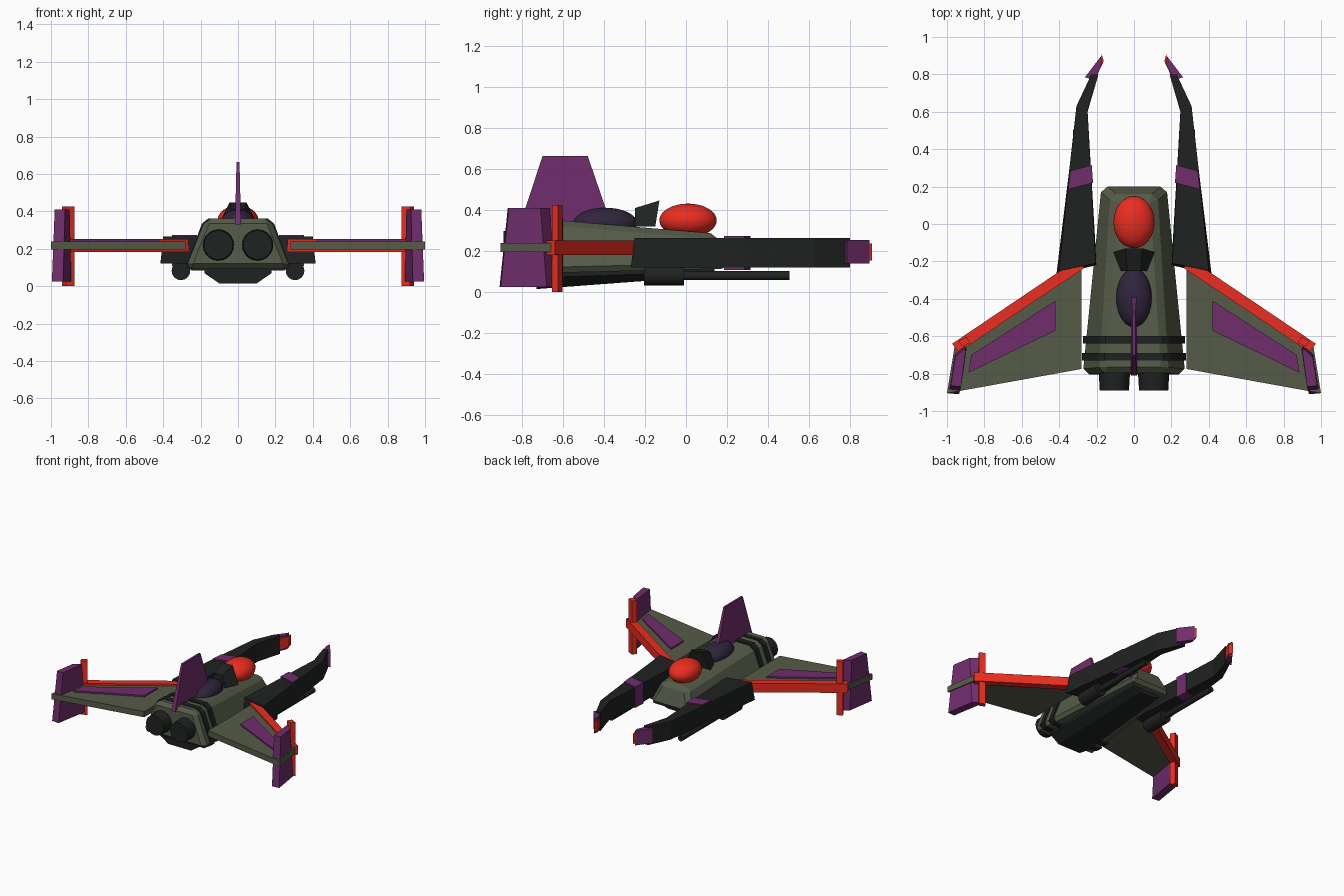
import bpy, bmesh, math
from mathutils import Matrix, Vector

if "Cube" in bpy.data.objects:
    bpy.data.objects.remove(bpy.data.objects["Cube"])


def mat(name, rgb):
    m = bpy.data.materials.new(name)
    m.diffuse_color = (*rgb, 1)
    m.use_nodes = True
    m.node_tree.nodes["Principled BSDF"].inputs["Base Color"].default_value = m.diffuse_color
    return m


OLIVE = mat("olive", (0.09, 0.105, 0.065))
BLACK = mat("black", (0.014, 0.016, 0.015))
PURPLE = mat("purple", (0.16, 0.026, 0.15))
RED = mat("red", (0.83, 0.026, 0.014))
GLASS = mat("dark_glass", (0.03, 0.018, 0.045))


def finish(name, bm, material, mirror=False, bevel=0):
    bmesh.ops.recalc_face_normals(bm, faces=bm.faces[:])
    me = bpy.data.meshes.new(name)
    bm.to_mesh(me)
    bm.free()
    me.materials.append(material)
    ob = bpy.data.objects.new(name, me)
    bpy.context.collection.objects.link(ob)
    if bevel:
        b = ob.modifiers.new("bevel", 'BEVEL')
        b.width, b.segments = bevel, 1
    if mirror:
        ob.modifiers.new("mirror", 'MIRROR')
    return ob


def loft(name, ring_a, ring_b, material, **kw):
    """Solid between two closed rings of equal length."""
    bm = bmesh.new()
    a = [bm.verts.new(p) for p in ring_a]
    b = [bm.verts.new(p) for p in ring_b]
    n = len(a)
    bm.faces.new(a)
    bm.faces.new(b)
    for i in range(n):
        j = (i + 1) % n
        bm.faces.new((a[i], a[j], b[j], b[i]))
    return finish(name, bm, material, **kw)


def slab(name, pts, z0, z1, material, top=None, **kw):
    """Plan outline extruded in z, optionally with a different top outline."""
    return loft(name, [(x, y, z0) for x, y in pts],
                [(x, y, z1) for x, y in (top or pts)], material, **kw)


def section(y, half):
    """Symmetric ring from (x, z) or (x, z, y shift) half profile."""
    right = [(p[0], y + (p[2] if len(p) > 2 else 0), p[1]) for p in half]
    return right + [(-x, yy, z) for x, yy, z in reversed(right)]


def cylinder(name, x, z, y0, y1, r0, r1, material, sides=20):
    bm = bmesh.new()
    m = Matrix.Translation((x, (y0 + y1) / 2, z)) @ Matrix.Rotation(-math.pi / 2, 4, 'X')
    bmesh.ops.create_cone(bm, cap_ends=True, segments=sides, radius1=r0,
                          radius2=r1, depth=y1 - y0, matrix=m)
    for f in bm.faces:
        f.smooth = len(f.verts) == 4
    for e in bm.edges:
        e.smooth = all(len(f.verts) == 4 for f in e.link_faces)
    return finish(name, bm, material, mirror=True)


def ellipsoid(name, centre, radii, material):
    bm = bmesh.new()
    m = Matrix.Translation(centre) @ Matrix.Diagonal((*radii, 1))
    bmesh.ops.create_uvsphere(bm, u_segments=24, v_segments=16, radius=1, matrix=m)
    for f in bm.faces:
        f.smooth = True
    return finish(name, bm, material)


# Fuselage: tapered, chamfered hull
loft("fuselage",
     section(-0.805, [(0.285, 0.09), (0.175, 0.365, 0.01)]),
     section(0.21, [(0.185, 0.115), (0.115, 0.285, -0.06)]),
     OLIVE, bevel=0.03)

# Black bands round the rear hull
for i, y in enumerate((-0.62, -0.71)):
    w = 0.272 + i * 0.006
    half = [(w - 0.03, 0.085), (w, 0.105), (w - 0.085, 0.335), (w - 0.12, 0.363)]
    loft(f"hull_band_{i + 1}", section(y - 0.02, half), section(y + 0.02, half), BLACK)

# Belly keel
loft("belly",
     section(-0.73, [(0.1, 0.015), (0.18, 0.07), (0.18, 0.11)]),
     section(0.14, [(0.06, 0.08), (0.12, 0.1), (0.12, 0.13)]), BLACK)

# Canopies and the intake scoop between them
ellipsoid("front_canopy", (0, 0.01, 0.35), (0.11, 0.14, 0.082), RED)
ellipsoid("rear_canopy", (0, -0.395, 0.335), (0.095, 0.158, 0.077), GLASS)
loft("scoop",
     section(-0.25, [(0.07, 0.32), (0.035, 0.41)]),
     section(-0.13, [(0.11, 0.32, -0.02), (0.045, 0.447)]), BLACK)

# Tail fin, thinner at the top
fin = [(-0.81, 0.33), (-0.70, 0.665), (-0.48, 0.665), (-0.365, 0.33)]
loft("tail_fin", *[[(s * (0.016 if z < 0.5 else 0.008), y, z) for y, z in fin]
                   for s in (-1, 1)], PURPLE)

# Engine nozzles
cylinder("engine_nozzle", 0.105, 0.22, -0.89, -0.72, 0.078, 0.088, BLACK)

# Wings with raised panel and red leading edge
slab("wing", [(0.28, -0.22), (0.28, -0.775), (1.0, -0.905), (0.96, -0.66)],
     0.195, 0.24, OLIVE, mirror=True)
slab("wing_panel", [(0.42, -0.41), (0.42, -0.57), (0.885, -0.795), (0.87, -0.70)],
     0.235, 0.252, PURPLE, mirror=True)
slab("wing_leading_edge", [(0.265, -0.235), (0.305, -0.19), (0.972, -0.64), (0.938, -0.685)],
     0.182, 0.253, RED, mirror=True)

# Wing tip fins and red posts
slab("tip_fin", [(0.935, -0.91), (0.995, -0.905), (0.96, -0.68), (0.895, -0.635), (0.892, -0.66)],
     0.025, 0.41, PURPLE, mirror=True,
     top=[(0.925, -0.87), (0.98, -0.865), (0.955, -0.71), (0.905, -0.665), (0.90, -0.68)])
slab("tip_post", [(0.875, -0.635), (0.92, -0.655), (0.94, -0.625), (0.895, -0.603)],
     0.0, 0.425, RED, mirror=True)

# Forward prongs with bands and angled tips
front = [(0.345, 0.30), (0.308, 0.63), (0.228, 0.80), (0.19, 0.80), (0.248, 0.60)]
slab("prong", [(0.415, -0.27)] + front + [(0.20, -0.22)], 0.12, 0.265, BLACK,
     top=[(0.40, -0.25)] + front + [(0.205, -0.21)], mirror=True)
slab("prong_band", [(0.352, 0.185), (0.342, 0.285), (0.226, 0.315), (0.219, 0.22)],
     0.108, 0.274, PURPLE, mirror=True)
slab("prong_tip", [(0.262, 0.785), (0.21, 0.765), (0.17, 0.86), (0.178, 0.895)],
     0.14, 0.255, PURPLE, mirror=True)
slab("prong_edge", [(0.195, 0.80), (0.162, 0.87), (0.172, 0.907), (0.187, 0.87)],
     0.155, 0.237, RED, mirror=True)

# Underslung guns
cylinder("gun_body", 0.305, 0.082, -0.205, -0.01, 0.05, 0.05, BLACK, 16)
cylinder("gun_barrel", 0.305, 0.08, -0.05, 0.505, 0.022, 0.022, BLACK, 12)
